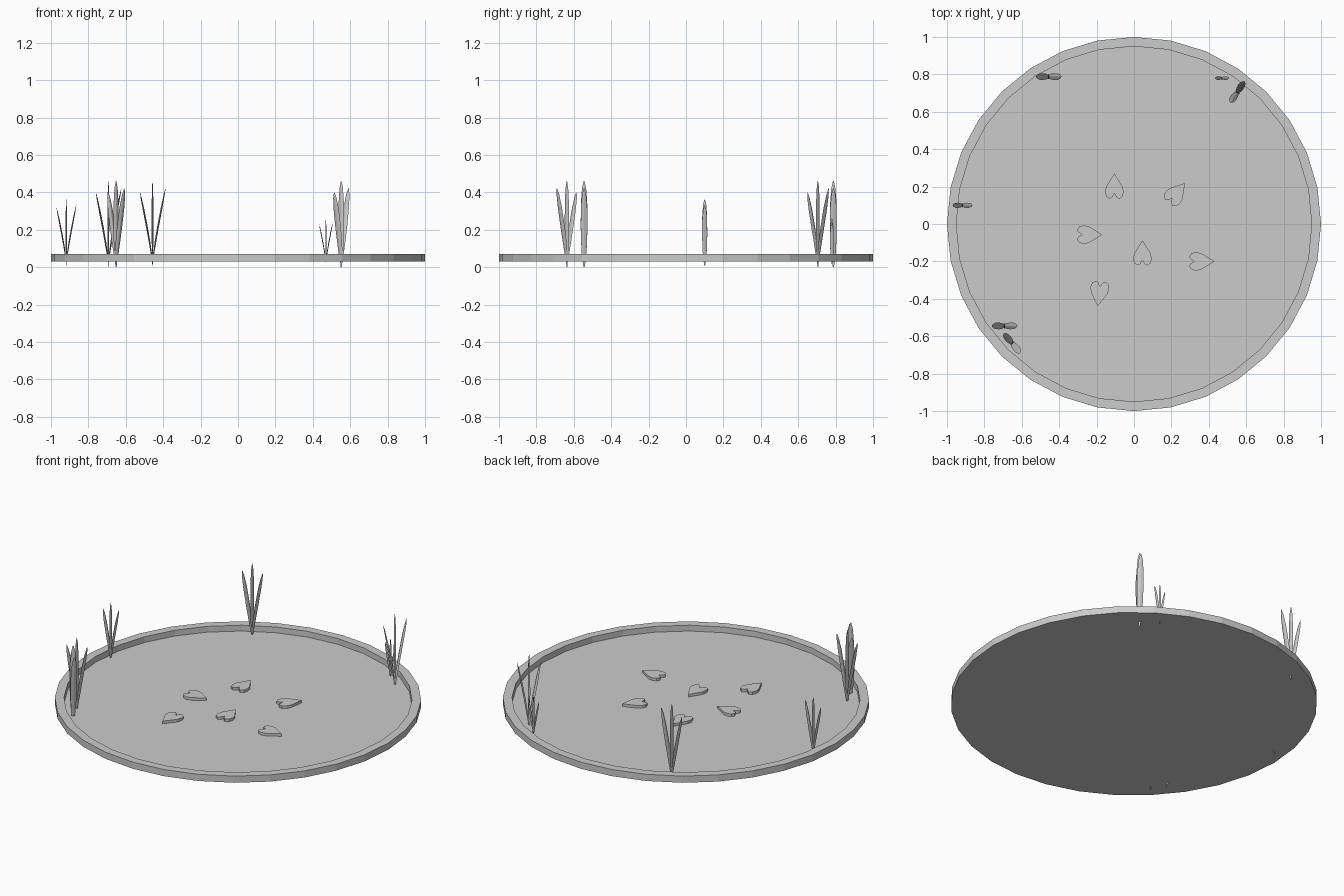
import bpy
import bmesh
from math import cos, sin, pi, radians
from mathutils import Matrix, Vector

old = bpy.data.objects.get("Cube")
if old:
    bpy.data.objects.remove(old, do_unlink=True)

grey = bpy.data.materials.new("plain grey")
grey.use_nodes = True
grey.diffuse_color = (0.6, 0.6, 0.6, 1)
grey.node_tree.nodes["Principled BSDF"].inputs["Base Color"].default_value = (0.6, 0.6, 0.6, 1)

SIDES = 32
BASE, FLOOR, RIM = 0.03, 0.035, 0.07


def finish(bm, name):
    bmesh.ops.recalc_face_normals(bm, faces=bm.faces)
    mesh = bpy.data.meshes.new(name)
    bm.to_mesh(mesh)
    bm.free()
    mesh.materials.append(grey)
    obj = bpy.data.objects.new(name, mesh)
    bpy.context.collection.objects.link(obj)
    return obj


def loft(bm, rings):
    """Skin a list of closed rings and cap both ends."""
    rows = [[bm.verts.new(p) for p in ring] for ring in rings]
    n = len(rows[0])
    for a, b in zip(rows, rows[1:]):
        for i in range(n):
            j = (i + 1) % n
            bm.faces.new((a[i], a[j], b[j], b[i]))
    bm.faces.new(rows[0])
    bm.faces.new(rows[-1])


def circle(radius, z):
    return [(radius * cos(2 * pi * i / SIDES), radius * sin(2 * pi * i / SIDES), z)
            for i in range(SIDES)]


# Pond basin: underside, outer wall, flat rim, inner wall, water floor
bm = bmesh.new()
loft(bm, [circle(1, BASE), circle(1, RIM), circle(0.95, RIM), circle(0.95, FLOOR)])
finish(bm, "pond_basin")

# Lily pads: heart outline, tip towards +x
half = [(0.008, 0.012), (0, 0.025), (0.012, 0.043), (0.035, 0.05),
        (0.065, 0.044), (0.1, 0.022)]
heart = [(0.028, 0)] + half + [(0.135, 0)] + [(u, -v) for u, v in reversed(half)]


def lily_pad(name, tip, angle):
    bm = bmesh.new()
    loft(bm, [[(u - 0.135, v, z) for u, v in heart] for z in (FLOOR, 0.051)])
    obj = finish(bm, name)
    obj.matrix_world = (Matrix.Translation((tip[0], tip[1], 0))
                        @ Matrix.Rotation(radians(angle), 4, "Z"))


pads = [((-0.105, 0.27), 90), ((0.272, 0.218), 50), ((-0.17, -0.057), 0),
        ((0.045, -0.087), 90), ((0.43, -0.2), 0), ((-0.195, -0.44), -97)]
for i, (tip, angle) in enumerate(pads):
    lily_pad(f"lily_pad_{i + 1}", tip, angle)

# Reeds: one upright and two outward-leaning diamond-section blades
blade_rows = [(0, 0.003), (0.13, 0.012), (0.3, 0.016), (0.5, 0.018),
              (0.75, 0.017), (0.92, 0.011), (1, 0.002)]


def add_blade(bm, bottom, top, lean):
    rings = []
    for t, w in blade_rows:
        x = lean * t ** 1.2
        z = bottom + (top - bottom) * t
        d = w * 0.27
        rings.append([(x + d, 0, z), (x, w, z), (x - d, 0, z), (x, -w, z)])
    loft(bm, rings)


def reed_clump(name, place, angle, size):
    bm = bmesh.new()
    add_blade(bm, -0.035, 0.425, 0)
    add_blade(bm, -0.015, 0.365, -0.067)
    add_blade(bm, -0.015, 0.385, 0.069)
    obj = finish(bm, name)
    obj.matrix_world = (Matrix.Translation(Vector((place[0], place[1], 0.035)))
                        @ Matrix.Rotation(radians(angle), 4, "Z")
                        @ Matrix.Scale(size, 4))


reeds = [((-0.457, 0.788), 0, 1), ((0.552, 0.705), 56, 1), ((0.47, 0.78), 0, 0.53),
         ((-0.918, 0.1), 0, 0.77), ((-0.693, -0.545), 0, 1), ((-0.652, -0.637), -50, 1)]
for i, (place, angle, size) in enumerate(reeds):
    reed_clump(f"reed_clump_{i + 1}", place, angle, size)
